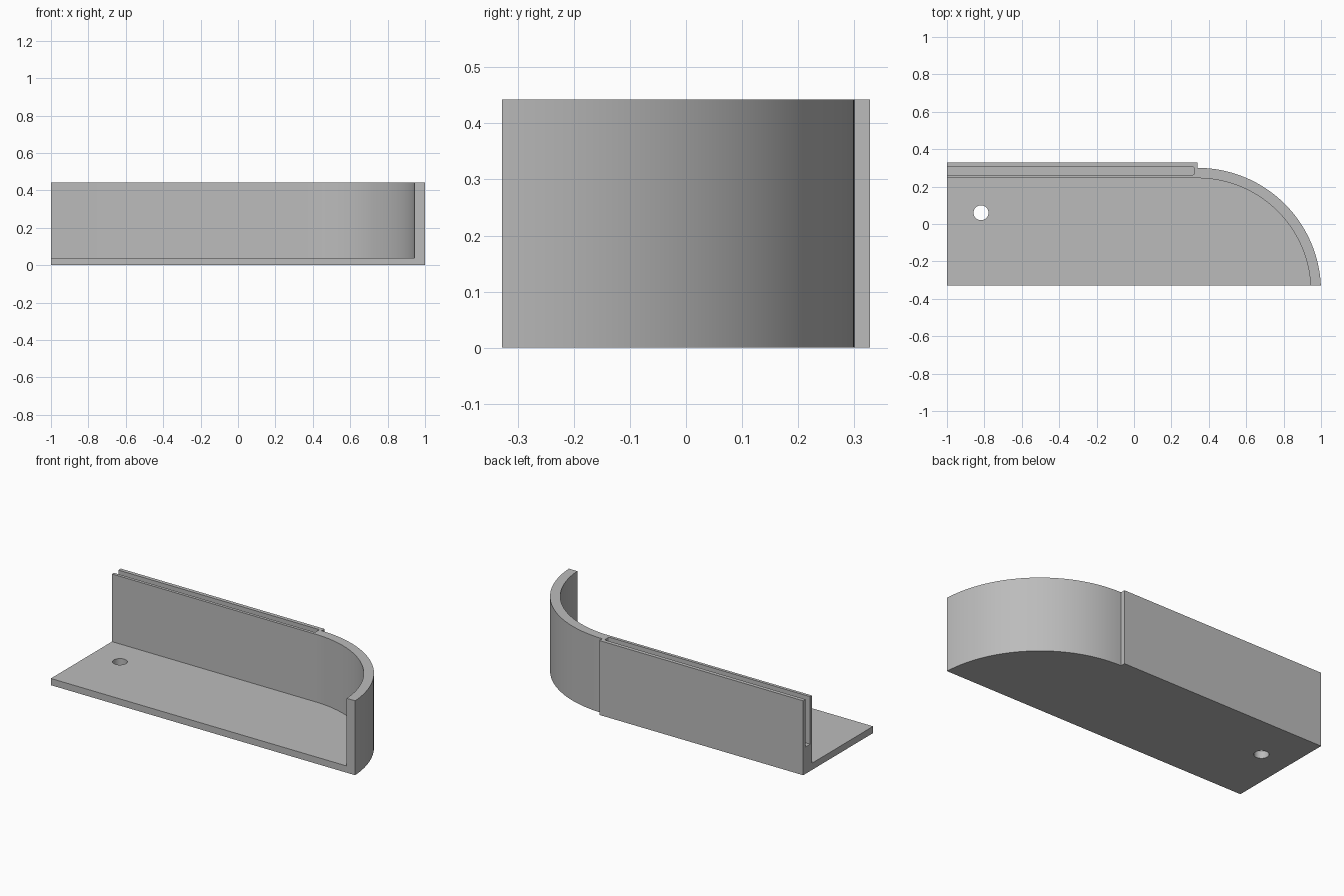
import bpy, bmesh
from math import sin, cos, asin, pi, radians

cube = bpy.data.objects.get("Cube")
if cube:
    bpy.data.objects.remove(cube, do_unlink=True)

LEFT, FRONT, BACK = -1.0, -0.328, 0.328
HEIGHT, FLOOR = 0.442, 0.04
CX, CY = 0.34, -0.36            # centre of the rounded end
R_OUT, R_IN = 0.66, 0.605

grey = bpy.data.materials.new("light grey")
grey.use_nodes = True
grey.diffuse_color = (0.5, 0.5, 0.5, 1)
grey.node_tree.nodes["Principled BSDF"].inputs["Base Color"].default_value = (0.5, 0.5, 0.5, 1)


def arc(cx, cy, r, start, end, steps):
    return [(cx + r * cos(start + (end - start) * i / steps),
             cy + r * sin(start + (end - start) * i / steps)) for i in range(steps + 1)]


def prism(name, outline, z0, z1):
    """Extrude a flat counter-clockwise outline between two heights."""
    bm = bmesh.new()
    face = bm.faces.new([bm.verts.new((x, y, z0)) for x, y in outline])
    new = bmesh.ops.extrude_face_region(bm, geom=[face])["geom"]
    bmesh.ops.translate(bm, vec=(0, 0, z1 - z0),
                        verts=[v for v in new if isinstance(v, bmesh.types.BMVert)])
    bmesh.ops.recalc_face_normals(bm, faces=bm.faces)
    mesh = bpy.data.meshes.new(name)
    bm.to_mesh(mesh)
    bm.free()
    mesh.materials.append(grey)
    obj = bpy.data.objects.new(name, mesh)
    bpy.context.collection.objects.link(obj)
    return obj


# Solid block with a rounded end and a thicker straight back
outer = arc(CX, CY, R_OUT, asin((FRONT - CY) / R_OUT), pi / 2, 40)
body = prism("curved_wall_tray",
             [(LEFT, FRONT)] + outer + [(CX, BACK), (LEFT, BACK)], 0, HEIGHT)

# Hollow above the floor, open at the front and the right end
inner = arc(CX, CY, R_IN, -0.15, pi / 2, 40)
hollow = prism("hollow_cutter",
               [(LEFT - 0.1, inner[0][1])] + inner + [(LEFT - 0.1, CY + R_IN)],
               FLOOR, HEIGHT + 0.1)

# Panel slot down the back wall, with small rounded corners at its closed end
S0, S1, SX, SR = 0.263, 0.305, 0.322, 0.008
slot = prism("slot_cutter",
             [(LEFT - 0.1, S0)] + arc(SX - SR, S0 + SR, SR, -pi / 2, 0, 4)
             + arc(SX - SR, S1 - SR, SR, 0, pi / 2, 4) + [(LEFT - 0.1, S1)],
             0.16, HEIGHT + 0.1)

# Round screw hole in the floor
hole = prism("hole_cutter", arc(-0.818, 0.06, 0.04, 0, 2 * pi, 32)[:-1], -0.1, 0.1)

# Cut everything out, then drop the cutters
cutters = [hollow, slot, hole]
for cutter in cutters:
    cutter.hide_render = True
    mod = body.modifiers.new(cutter.name, "BOOLEAN")
    mod.operation = "DIFFERENCE"
    mod.solver = "EXACT"
    mod.object = cutter
bpy.context.view_layer.update()
cut = bpy.data.meshes.new_from_object(body.evaluated_get(bpy.context.evaluated_depsgraph_get()))
body.modifiers.clear()
body.data = cut
for cutter in cutters:
    bpy.data.objects.remove(cutter, do_unlink=True)

# Smooth the curved walls, keep the corners crisp
bpy.ops.object.select_all(action="DESELECT")
body.select_set(True)
bpy.context.view_layer.objects.active = body
bpy.ops.object.shade_smooth_by_angle(angle=radians(30))
